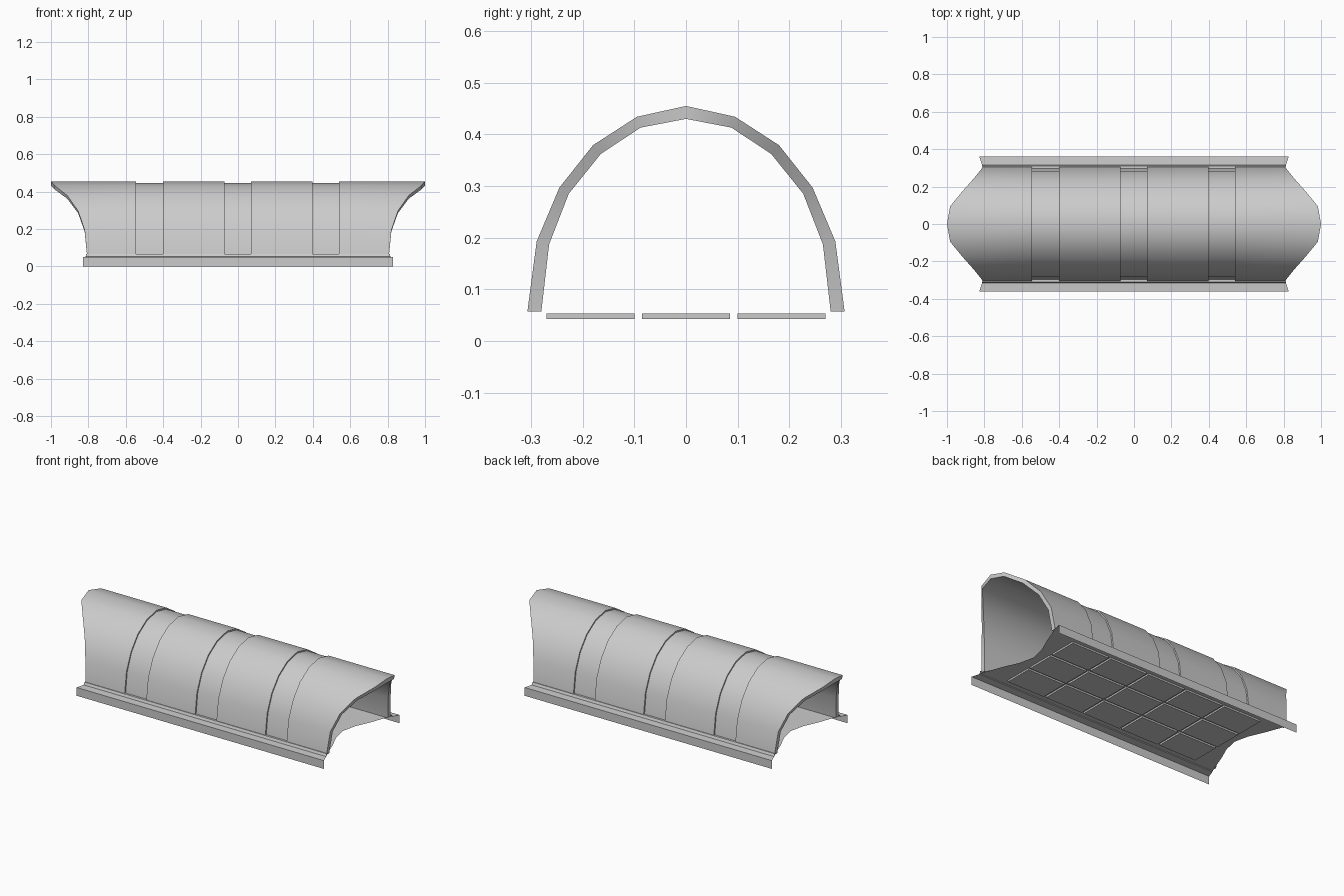
import bpy, bmesh
from mathutils import Vector

if "Cube" in bpy.data.objects:
    bpy.data.objects.remove(bpy.data.objects["Cube"])

# Half arch sections (y, z) from foot to crown, and the flared end x per point
OUTER = [(.307, .057), (.289, .193), (.245, .297), (.18, .379), (.095, .434), (0, .455)]
INNER = [(.28, .057), (.265, .187), (.227, .285), (.165, .362), (.088, .413), (0, .43)]
END_X = [.807, .82, .855, .913, .983, 1.0]
BANDS = [(-.545, -.40), (-.073, .07), (.397, .54)]


def full(half):
    return [(-y, z) for y, z in half] + [(y, z) for y, z in reversed(half[:-1])]


def make(name, verts, faces, smooth=True):
    mesh = bpy.data.meshes.new(name)
    mesh.from_pydata(verts, [], faces)
    bm = bmesh.new()
    bm.from_mesh(mesh)
    bmesh.ops.recalc_face_normals(bm, faces=bm.faces)
    bm.to_mesh(mesh)
    bm.free()
    ob = bpy.data.objects.new(name, mesh)
    bpy.context.collection.objects.link(ob)
    bpy.ops.object.select_all(action='DESELECT')
    bpy.context.view_layer.objects.active = ob
    ob.select_set(True)
    if smooth:
        bpy.ops.object.shade_smooth_by_angle(angle=0.55)
    return ob


def loft(name, rows, cyclic=False):
    n = len(rows[0])
    faces = []
    for r in range(len(rows) if cyclic else len(rows) - 1):
        s = (r + 1) % len(rows)
        faces += [(r*n + i, r*n + i + 1, s*n + i + 1, s*n + i) for i in range(n - 1)]
    return make(name, [v for row in rows for v in row], faces)


# Arched canopy: outer skin with three recessed bands, end rims, inner skin
outer, inner = full(OUTER), full(INNER)
recess = [tuple(Vector(o).lerp(Vector(i), .36)) for o, i in zip(outer, inner)]
ends = END_X + END_X[-2::-1]


def section(prof, x):
    return [(x, y, z) for y, z in prof]


def flared(prof, side):
    return [(side * x, y, z) for x, (y, z) in zip(ends, prof)]


rows = [flared(outer, -1)]
for a, b in BANDS:
    rows += [section(outer, a), section(recess, a), section(recess, b), section(outer, b)]
rows += [flared(outer, 1), flared(inner, 1), flared(inner, -1)]
loft("arched_canopy", rows, cyclic=True)

# Side rails: open-ended folded strips with slanted ends
RAIL = [(.828, .362, 0), (.828, .362, .05), (.812, .316, .052), (.812, .310, .067), (.808, .297, .067)]
for side, label in ((-1, "front"), (1, "back")):
    loft(label + "_rail", [[(e * x, side * y, z) for x, y, z in RAIL] for e in (-1, 1)])

# Floor sheet with concave ends
FLOOR = [(.812, .314), (.79, .26), (.76, .18), (.72, .09), (.70, 0)]
half = FLOOR + [(x, -y) for x, y in reversed(FLOOR[:-1])]
loft("floor_sheet", [[(e * x, y, .056) for x, y in half] for e in (-1, 1)])

# Underside floor panels, three rows of five
COLS, SPAN, GAP = 5, 1.32, .015
pitch = SPAN / COLS
for row, yc in enumerate((-.185, 0, .185)):
    for col in range(COLS):
        xc = (col - (COLS - 1) / 2) * pitch
        bpy.ops.mesh.primitive_cube_add(size=1, location=(xc, yc, .048))
        panel = bpy.context.object
        panel.name = f"floor_panel_{row}_{col}"
        panel.scale = (pitch - GAP, .17, .01)
